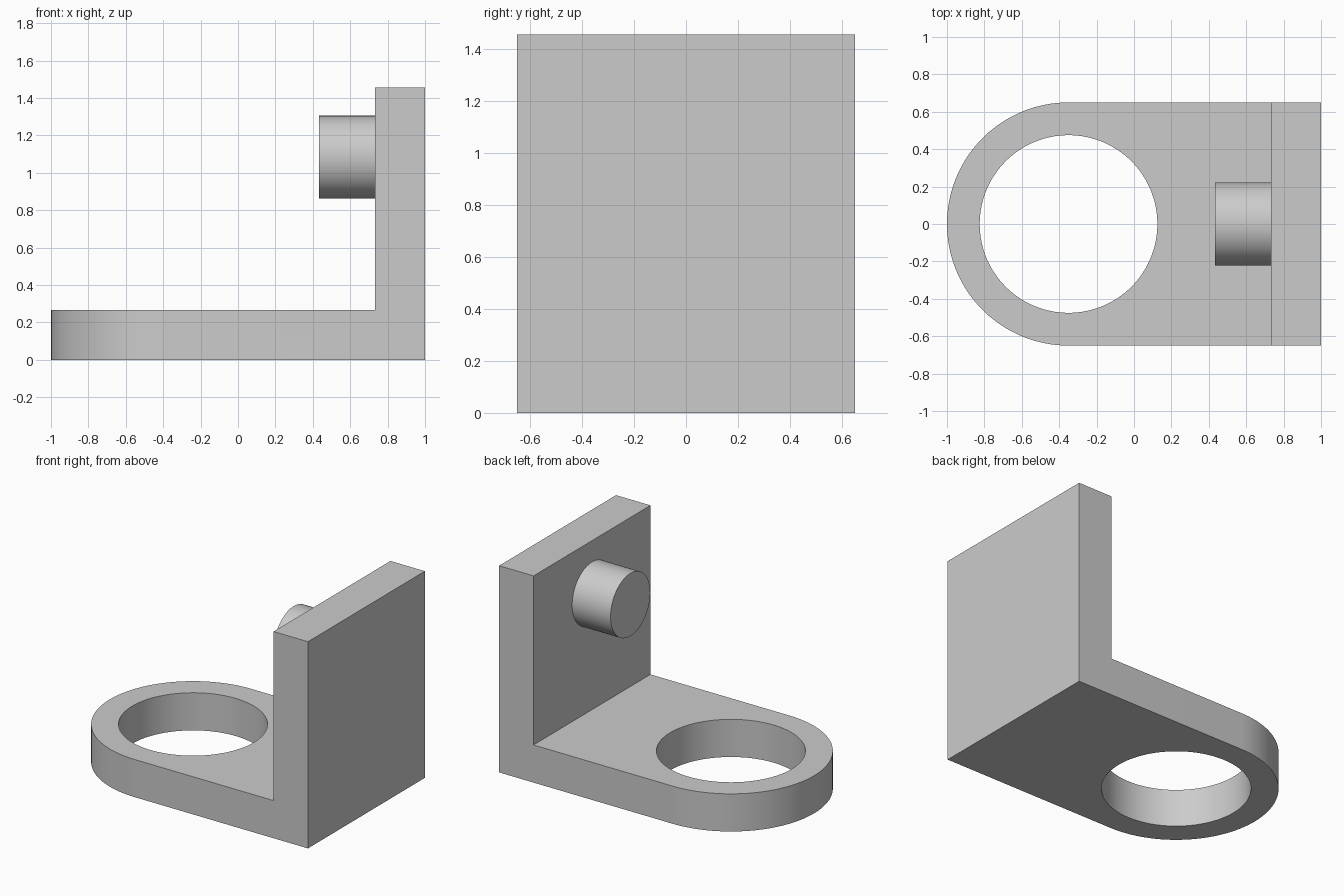
import bpy, bmesh
from math import pi, sin, cos, radians
from mathutils import Vector

if "Cube" in bpy.data.objects:
    bpy.data.objects.remove(bpy.data.objects["Cube"], do_unlink=True)

HALF_WIDTH = 0.65
THICK = 0.265
HEIGHT = 1.455
WALL_X = 0.732
HOLE_X, HOLE_R = -0.35, 0.475
PEG_R, PEG_Z, PEG_TIP = 0.221, 1.084, 0.433
ARC_STEPS = 64

grey = bpy.data.materials.new("plain grey")
grey.use_nodes = True
grey.diffuse_color = (0.6, 0.6, 0.6, 1)
grey.node_tree.nodes["Principled BSDF"].inputs["Base Color"].default_value = (0.6, 0.6, 0.6, 1)


def smooth(obj):
    bpy.ops.object.select_all(action='DESELECT')
    obj.select_set(True)
    bpy.context.view_layer.objects.active = obj
    bpy.ops.object.shade_smooth_by_angle(angle=radians(30))


def cylinder(name, radius, depth, location, rotation=(0, 0, 0)):
    bpy.ops.mesh.primitive_cylinder_add(vertices=128, radius=radius, depth=depth,
                                        location=location, rotation=rotation)
    obj = bpy.context.object
    obj.name = name
    obj.data.materials.append(grey)
    return obj


def raise_faces(bm, faces, height):
    out = bmesh.ops.extrude_face_region(bm, geom=faces)["geom"]
    verts = [g for g in out if isinstance(g, bmesh.types.BMVert)]
    bmesh.ops.translate(bm, verts=verts, vec=(0, 0, height))
    return [g for g in out if isinstance(g, bmesh.types.BMFace)]


# L-shaped bracket: rounded base plan and wall strip, raised in two steps
bm = bmesh.new()
arc = [bm.verts.new((HOLE_X - HALF_WIDTH * sin(pi * i / ARC_STEPS),
                     HALF_WIDTH * cos(pi * i / ARC_STEPS), 0))
       for i in range(ARC_STEPS + 1)]
near, far = [[bm.verts.new((x, s * HALF_WIDTH, 0)) for s in (-1, 1)] for x in (WALL_X, 1)]
base_face = bm.faces.new(arc + near)
wall_face = bm.faces.new((near[0], far[0], far[1], near[1]))
tops = raise_faces(bm, [base_face, wall_face], THICK)
wall_top = max(tops, key=lambda f: f.calc_center_median().x)
raise_faces(bm, [wall_top], HEIGHT - THICK)
bmesh.ops.dissolve_limit(bm, angle_limit=radians(0.5), verts=bm.verts, edges=bm.edges)
bmesh.ops.recalc_face_normals(bm, faces=bm.faces)
mesh = bpy.data.meshes.new("bracket")
bm.to_mesh(mesh)
bm.free()
mesh.materials.append(grey)
bracket = bpy.data.objects.new("bracket", mesh)
bpy.context.collection.objects.link(bracket)

# Round hole through the base
cutter = cylinder("hole_cutter", HOLE_R, 4 * THICK, (HOLE_X, 0, THICK / 2))
cutter.hide_render = True
cut = bracket.modifiers.new("hole", 'BOOLEAN')
cut.operation = 'DIFFERENCE'
cut.solver = 'EXACT'
cut.object = cutter
bpy.context.view_layer.objects.active = bracket
bpy.ops.object.modifier_apply(modifier=cut.name)
bpy.data.objects.remove(cutter, do_unlink=True)
smooth(bracket)

# Peg on the inner side of the wall, seated slightly into it
peg_end = WALL_X + 0.05
peg = cylinder("peg", PEG_R, peg_end - PEG_TIP,
               ((PEG_TIP + peg_end) / 2, 0, PEG_Z), (0, pi / 2, 0))
smooth(peg)
